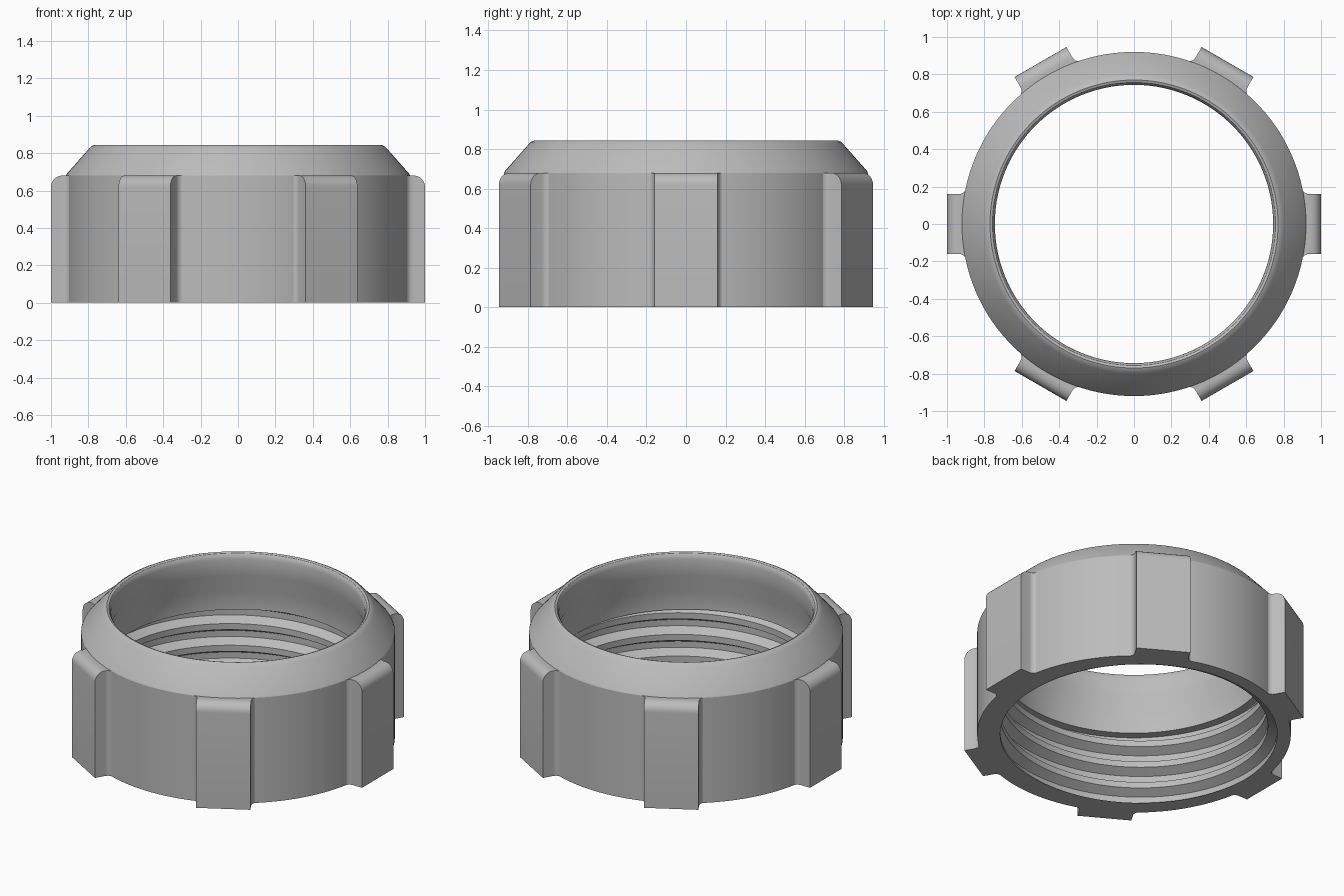
import bpy, bmesh
from math import sin, cos, pi, radians

cube = bpy.data.objects.get("Cube")
if cube:
    bpy.data.objects.remove(cube)

grey = bpy.data.materials.new("mid grey plastic")
grey.use_nodes = True
colour = (0.5, 0.5, 0.5, 1)
grey.diffuse_color = colour
grey.node_tree.nodes["Principled BSDF"].inputs["Base Color"].default_value = colour


def finish(bm, name, angle=30):
    bmesh.ops.remove_doubles(bm, verts=bm.verts, dist=0.0002)
    bmesh.ops.recalc_face_normals(bm, faces=bm.faces)
    mesh = bpy.data.meshes.new(name)
    bm.to_mesh(mesh)
    bm.free()
    mesh.materials.append(grey)
    obj = bpy.data.objects.new(name, mesh)
    bpy.context.collection.objects.link(obj)
    bpy.ops.object.select_all(action='DESELECT')
    obj.select_set(True)
    bpy.context.view_layer.objects.active = obj
    bpy.ops.object.shade_smooth_by_angle(angle=radians(angle))
    return obj


# Threaded ring: lathed profile whose inner wall follows a helix
COLUMNS = 144
PITCH, THREAD_TOP = 0.14, 0.46
MINOR, MAJOR = 0.785, 0.84
BODY_R, BODY_H = 0.92, 0.68
thread = [(0, MINOR), (0.28, MINOR), (0.5, MAJOR), (0.78, MAJOR), (1, MINOR)]


def thread_radius(phase):
    for (p0, r0), (p1, r1) in zip(thread, thread[1:]):
        if phase <= p1:
            return r0 + (r1 - r0) * (phase - p0) / (p1 - p0)
    return MINOR


def ring_column(turn):
    # outer wall, sloped shoulder, rounded rim, lip and undercut
    points = [(BODY_R, 0), (BODY_R, BODY_H), (0.915, 0.69), (0.80, 0.82)]
    points += [(0.785, 0.836), (0.77, 0.843), (0.757, 0.838),
               (0.748, 0.825), (0.744, 0.805)]
    points += [(0.744, 0.70), (MINOR, 0.58), (MINOR, THREAD_TOP)]
    # thread, from top to bottom, clipped at both ends
    for k in range(4, -3, -1):
        for p, r in reversed(thread[:-1]):
            z = (k + p + turn) * PITCH
            end = min(max(z, 0), THREAD_TOP)
            if end != z:
                r = thread_radius((end / PITCH - turn) % 1)
            points.append((r, end))
    return points


bm = bmesh.new()
columns = []
for i in range(COLUMNS + 1):
    a = 2 * pi * i / COLUMNS
    columns.append([bm.verts.new((r * cos(a), r * sin(a), z))
                    for r, z in ring_column(i / COLUMNS)])
for left, right in zip(columns, columns[1:]):
    n = len(left)
    for j in range(n):
        k = (j + 1) % n
        bm.faces.new((left[j], right[j], right[k], left[k]))
bmesh.ops.dissolve_degenerate(bm, dist=0.0002, edges=bm.edges)
finish(bm, "threaded_ring", 25)

# Grip lugs: flat blocks with a rounded top edge and flared roots
HALF_W, FLARE, ROUND, STEPS = 0.16, 0.038, 0.06, 6


def lug_outline(x_out):
    side = [(x_out, HALF_W)]
    for s in range(STEPS + 1):
        t = s / STEPS * pi / 2
        side.append((0.897 + FLARE * (1 - sin(t)),
                     HALF_W + FLARE * (1 - cos(t))))
    side.append((0.87, HALF_W + FLARE))
    return side + [(x, -y) for x, y in reversed(side)]


def add_lug(name, angle):
    levels = [(1.0, 0)]
    for s in range(STEPS + 1):
        t = s / STEPS * pi / 2
        levels.append((1 - ROUND * (1 - cos(t)), BODY_H - ROUND * (1 - sin(t))))
    bm = bmesh.new()
    rows = [[bm.verts.new((x, y, z)) for x, y in lug_outline(x_out)]
            for x_out, z in levels]
    for low, high in zip(rows, rows[1:]):
        n = len(low)
        for j in range(n):
            k = (j + 1) % n
            bm.faces.new((low[j], low[k], high[k], high[j]))
    bm.faces.new(rows[0][::-1])
    bm.faces.new(rows[-1])
    lug = finish(bm, name)
    lug.rotation_euler.z = angle


for i in range(6):
    add_lug(f"grip_lug_{i + 1}", i * pi / 3)
